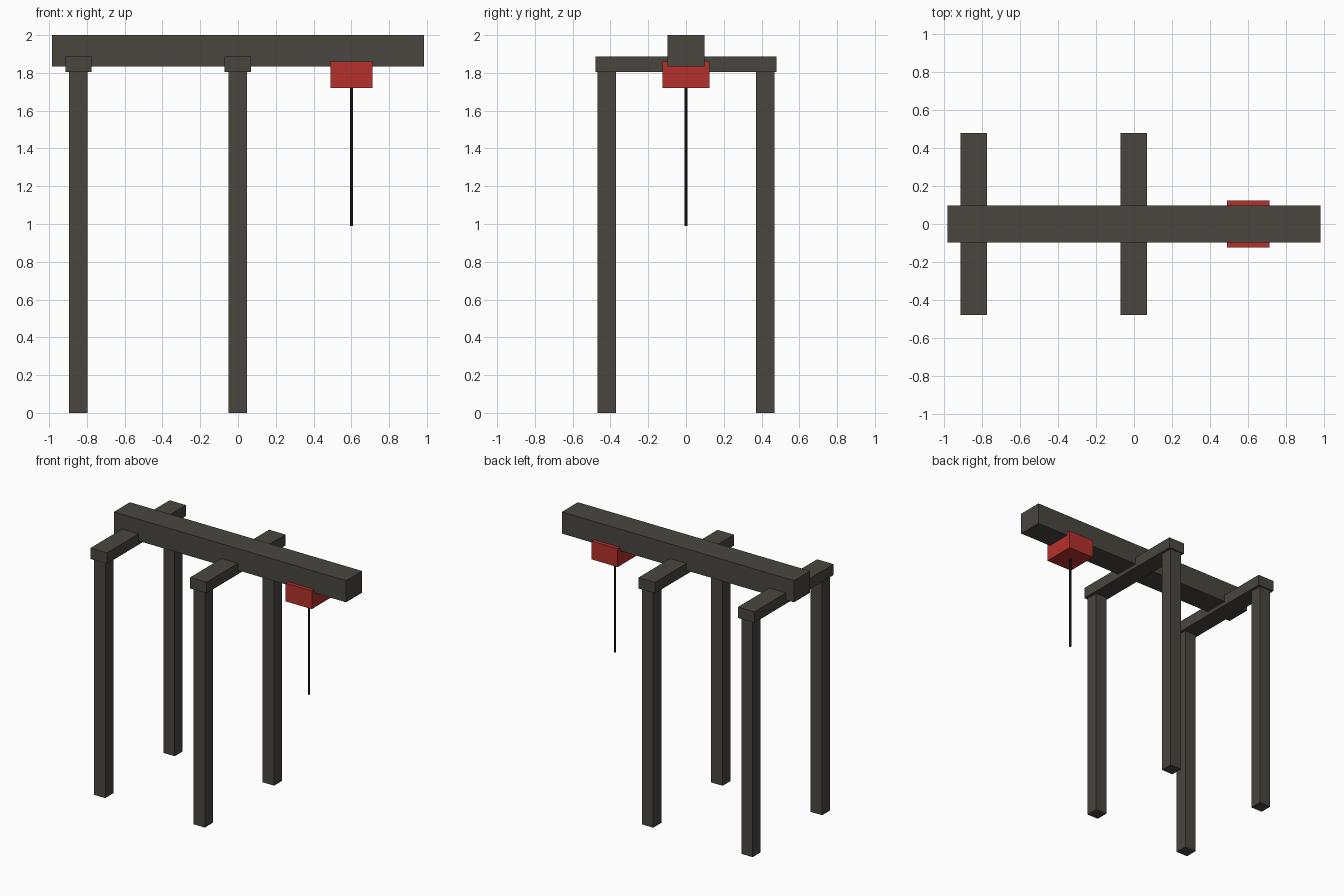
import bpy

if "Cube" in bpy.data.objects:
    bpy.data.objects.remove(bpy.data.objects["Cube"])


def material(name, color):
    mat = bpy.data.materials.new(name)
    mat.diffuse_color = (*color, 1)
    mat.use_nodes = True
    mat.node_tree.nodes["Principled BSDF"].inputs["Base Color"].default_value = mat.diffuse_color
    return mat


STEEL = material("dark_steel", (0.067, 0.061, 0.051))
RED = material("red_paint", (0.46, 0.03, 0.024))
BLACK = material("black_cable", (0.015, 0.015, 0.016))


def box(name, center, size, mat):
    bpy.ops.mesh.primitive_cube_add(size=1, location=center)
    obj = bpy.context.object
    obj.name = name
    obj.scale = size
    bpy.ops.object.transform_apply(location=False, rotation=False, scale=True)
    obj.data.materials.append(mat)
    return obj


# Main overhead beam
box("main_beam", (0, 0, 1.917), (1.968, 0.194, 0.166), STEEL)

# Two portal frames: a cross beam on a pair of legs
for frame, x in (("rear", -0.845), ("middle", -0.002)):
    box(f"{frame}_cross_beam", (x, 0, 1.846), (0.139, 0.957, 0.084), STEEL)
    for side, y in (("front", -0.42), ("back", 0.42)):
        box(f"{frame}_{side}_leg", (x, y, 0.903), (0.097, 0.097, 1.806), STEEL)

# Hoist trolley under the cantilevered end
box("hoist_trolley", (0.602, 0, 1.79), (0.222, 0.25, 0.14), RED)

# Hanging cable
bpy.ops.mesh.primitive_cylinder_add(vertices=8, radius=0.008, depth=0.74,
                                    location=(0.602, 0, 1.36))
cable = bpy.context.object
cable.name = "hoist_cable"
cable.data.materials.append(BLACK)
